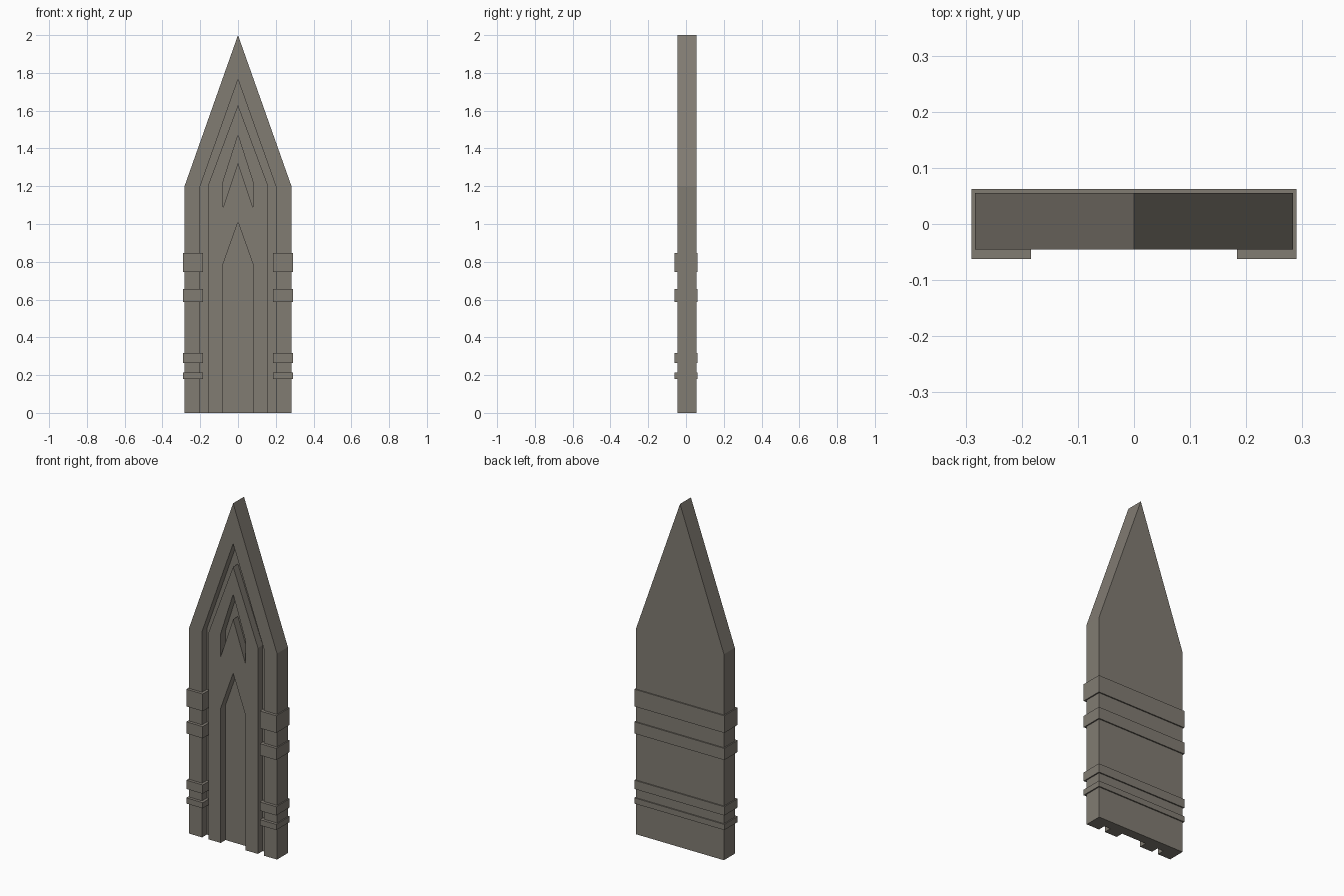
import bpy, bmesh

if "Cube" in bpy.data.objects:
    bpy.data.objects.remove(bpy.data.objects["Cube"])

FRONT, BACK, FLOOR = -0.045, 0.055, -0.001

# Dark warm stone colour
stone = bpy.data.materials.new("dark_stone")
stone.diffuse_color = (0.22, 0.20, 0.17, 1)
stone.use_nodes = True
stone.node_tree.nodes["Principled BSDF"].inputs["Base Color"].default_value = stone.diffuse_color


def prism(name, points, axis, lo, hi):
    """Extrude a 2D outline: axis 'Y' takes (x, z) points, axis 'Z' takes (x, y)."""
    def place(p, t):
        return (p[0], t, p[1]) if axis == 'Y' else (p[0], p[1], t)
    bm = bmesh.new()
    face = bm.faces.new([bm.verts.new(place(p, lo)) for p in points])
    new = bmesh.ops.extrude_face_region(bm, geom=[face])['geom']
    shift = (0, hi - lo, 0) if axis == 'Y' else (0, 0, hi - lo)
    bmesh.ops.translate(bm, vec=shift, verts=[v for v in new if isinstance(v, bmesh.types.BMVert)])
    bmesh.ops.recalc_face_normals(bm, faces=bm.faces)
    mesh = bpy.data.meshes.new(name)
    bm.to_mesh(mesh)
    bm.free()
    mesh.materials.append(stone)
    obj = bpy.data.objects.new(name, mesh)
    bpy.context.collection.objects.link(obj)
    return obj


def mirrored(half):
    """Close a right-hand outline by reflecting it over x = 0."""
    return half + [(-x, z) for x, z in reversed(half) if x > 0]


# Pointed slab
slab = prism("pointed_slab", mirrored([(0.283, 0), (0.283, 1.2), (0, 2.0)]), 'Y', FRONT, BACK)

# Recesses in the front: arched groove, chevron, and lower pointed niche
arch = ([(0.2, -0.1), (0.2, 1.2), (0, 1.765), (-0.2, 1.2), (-0.2, -0.1)]
        + [(-0.16, -0.1), (-0.16, 1.2), (0, 1.63), (0.16, 1.2), (0.16, -0.1)])
chevron = [(0.08, 1.085), (0.08, 1.22), (0, 1.47), (-0.08, 1.22), (-0.08, 1.085), (0, 1.325)]
niche = mirrored([(0.08, -0.1), (0.08, 0.785), (0, 1.01)])
for name, outline in (("arch_groove", arch), ("chevron_recess", chevron), ("lower_niche", niche)):
    cutter = prism(name + "_cutter", outline, 'Y', FRONT - 0.1, FLOOR)
    cutter.hide_render = True
    cutter.hide_set(True)
    mod = slab.modifiers.new(name, 'BOOLEAN')
    mod.operation = 'DIFFERENCE'
    mod.solver = 'EXACT'
    mod.object = cutter

# Clamp bands: straps around the back and sides, hooked over the front edges into the groove
strap = mirrored([(0.184, 0.003), (0.184, -0.062), (0.29, -0.062), (0.29, 0.062)])
inside = [(-0.278, 0.003), (-0.278, 0.05), (0.278, 0.05), (0.278, 0.003)]
for i, (lo, hi) in enumerate([(0.18, 0.213), (0.265, 0.316), (0.588, 0.656), (0.746, 0.846)], 1):
    prism(f"clamp_band_{i}", strap + inside, 'Z', lo, hi)
